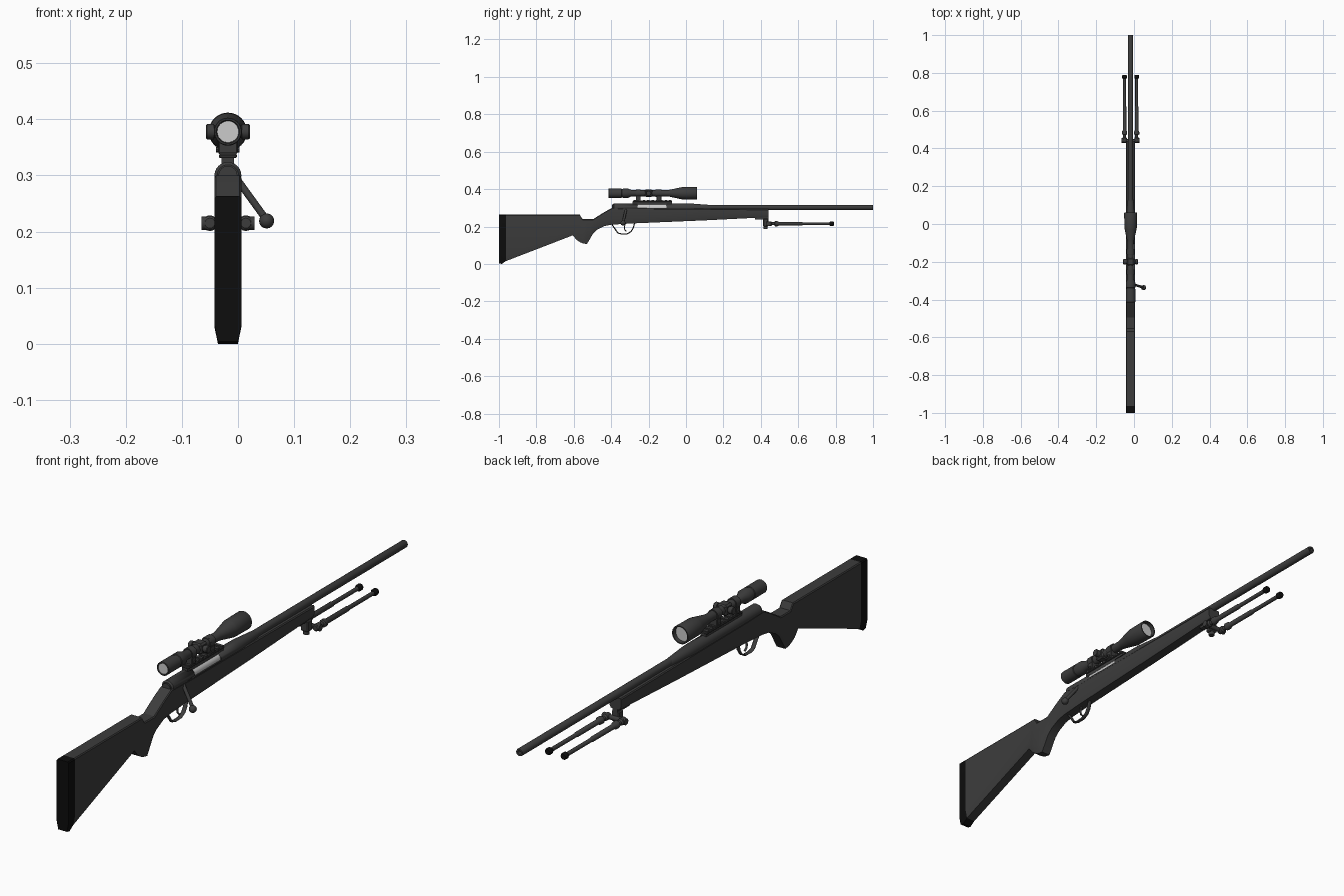
import bpy, bmesh, math
from mathutils import Vector

if "Cube" in bpy.data.objects:
    bpy.data.objects.remove(bpy.data.objects["Cube"])

XC = -0.018          # centre line of the rifle
SZ = 0.378           # scope axis height
BZ = 0.302           # barrel axis height


def material(name, v):
    m = bpy.data.materials.new(name)
    m.diffuse_color = (v, v, v, 1)
    m.use_nodes = True
    m.node_tree.nodes["Principled BSDF"].inputs["Base Color"].default_value = m.diffuse_color
    return m


GREY = material("dark grey", 0.046)
BLACK = material("rubber black", 0.004)
LIGHT = material("light steel", 0.6)


def finish(name, bm, mat, angle=35):
    bmesh.ops.remove_doubles(bm, verts=bm.verts, dist=1e-6)
    bmesh.ops.recalc_face_normals(bm, faces=bm.faces)
    me = bpy.data.meshes.new(name)
    bm.to_mesh(me)
    bm.free()
    me.materials.append(mat)
    me.shade_smooth()
    me.set_sharp_from_angle(angle=math.radians(angle))
    ob = bpy.data.objects.new(name, me)
    bpy.context.collection.objects.link(ob)
    return ob


def lathe(name, pts, mat=GREY, origin=(XC, 0, 0), axis=(0, 1, 0), seg=24):
    """Revolve (distance, radius) points about an axis, with closed ends."""
    bm = bmesh.new()
    q = Vector((0, 0, 1)).rotation_difference(Vector(axis).normalized())
    rings = []
    for d, r in pts:
        rings.append([bm.verts.new(Vector(origin) + q @ Vector((
            r * math.cos(2 * math.pi * i / seg), r * math.sin(2 * math.pi * i / seg), d)))
            for i in range(seg)])
    for a, b in zip(rings, rings[1:]):
        for i in range(seg):
            j = (i + 1) % seg
            bm.faces.new((a[i], a[j], b[j], b[i]))
    bm.faces.new(rings[0])
    bm.faces.new(rings[-1])
    return finish(name, bm, mat)


def rod(name, a, b, r, mat=GREY, seg=16):
    d = Vector(b) - Vector(a)
    return lathe(name, [(0, r), (d.length, r)], mat, a, d, seg)


def box(name, lo, hi, mat=GREY, bevel=0.0):
    bm = bmesh.new()
    bmesh.ops.create_cube(bm, size=1)
    for v in bm.verts:
        v.co = Vector([(l + h) / 2 + c * (h - l) for l, h, c in zip(lo, hi, v.co)])
    if bevel:
        bmesh.ops.bevel(bm, geom=bm.edges[:], offset=bevel, segments=1, affect='EDGES')
    return finish(name, bm, mat)


def loft(name, stations, mat):
    """Stock sections (y, top, bottom, half width) with chamfered undersides."""
    bm = bmesh.new()
    rings = []
    for y, t, b, w in stations:
        c = min(0.03, (t - b) * 0.3)
        prof = [(-w + .003, t), (-w, t - .004), (-w, b + c), (-w * .74, b),
                (w * .74, b), (w, b + c), (w, t - .004), (w - .003, t)]
        rings.append([bm.verts.new((XC + x, y, z)) for x, z in prof])
    for a, b in zip(rings, rings[1:]):
        for i in range(8):
            j = (i + 1) % 8
            bm.faces.new((a[i], a[j], b[j], b[i]))
    bm.faces.new(rings[0])
    bm.faces.new(rings[-1])
    return finish(name, bm, mat, 25)


# Stock and butt pad
W = 0.024
loft("stock", [(-.963, .263, .015, W), (-.605, .263, .153, W), (-.585, .263, .128, W),
               (-.568, .263, .117, W), (-.553, .24, .11, W), (-.53, .24, .106, W),
               (-.495, .24, .165, W), (-.475, .253, .183, W), (-.435, .278, .203, W),
               (-.395, .3, .21, W), (-.30, .297, .216, W), (.10, .295, .233, W),
               (.44, .293, .25, W)], GREY)
loft("butt_pad", [(-1, .263, .004, W), (-.985, .263, 0, W), (-.963, .263, .015, W)], BLACK)

# Receiver with an ejection opening and the steel bolt inside
receiver = lathe("receiver", [(-.39, .019), (-.385, .024), (.0, .024), (.02, .0235),
                              (.12, .016), (.13, .014)], origin=(XC, 0, .3))
cutter = box("ejection_cutter", (XC + .003, -.26, .298), (XC + .06, -.105, .34))
cutter.hide_render = True
cutter.hide_viewport = True
cutter.display_type = 'WIRE'
cut = receiver.modifiers.new("ejection_opening", 'BOOLEAN')
cut.object = cutter
cut.solver = 'EXACT'
rod("bolt_body", (XC, -.262, .302), (XC, -.103, .302), .0195, LIGHT, 24)
rod("bolt_shroud", (XC, -.395, .3), (XC, -.38, .3), .017)

# Barrel with a hollow muzzle
lathe("barrel", [(.05, .014), (.997, .014), (1, .013), (1, .007), (.96, .007)],
      origin=(XC, 0, BZ))

# Bolt handle and round knob
rod("bolt_handle", (XC + .015, -.32, .295), (.047, -.335, .226), .0065)
lathe("bolt_knob", [(-.0135 * math.cos(math.pi * i / 8),
                     max(.0005, .0135 * math.sin(math.pi * i / 8))) for i in range(9)],
      origin=(.051, -.337, .219), seg=16)

# Trigger guard and trigger, swept along curves
def strap(name, pts, r, sx):
    cu = bpy.data.curves.new(name, 'CURVE')
    cu.dimensions = '3D'
    sp = cu.splines.new('POLY')
    sp.points.add(len(pts) - 1)
    for p, (y, z) in zip(sp.points, pts):
        p.co = (0, y, z, 1)
    cu.bevel_depth = r
    cu.bevel_resolution = 1
    cu.use_fill_caps = True
    cu.materials.append(GREY)
    ob = bpy.data.objects.new(name, cu)
    ob.location.x = XC
    ob.scale.x = sx
    bpy.context.collection.objects.link(ob)


strap("trigger_guard", [(-.395, .21), (-.378, .185), (-.365, .166), (-.345, .16),
                        (-.315, .161), (-.295, .172), (-.283, .19), (-.275, .217)], .0035, 2.4)
strap("trigger", [(-.325, .216), (-.33, .195), (-.327, .183), (-.318, .174)], .003, 1.5)

# Scope rail and rings
box("scope_rail_base", (XC - .011, -.285, .318), (XC + .011, -.075, .332))
box("scope_rail", (XC - .016, -.285, .331), (XC + .016, -.075, .338), bevel=.002)
for i in range(9):
    y = -.278 + i * .0235
    box("rail_tooth", (XC - .015, y, .337), (XC + .015, y + .012, .342))
for y in (-.255, -.145):
    box("ring_foot", (XC - .017, y - .013, .338), (XC + .017, y + .013, .366), bevel=.002)
    rod("scope_ring", (XC, y - .013, SZ), (XC, y + .013, SZ), .0205, seg=24)
    rod("ring_screw", (XC - .021, y, .346), (XC + .021, y, .346), .005, seg=8)

# Scope body, lenses and turrets
lathe("scope_body", [(-.404, .019), (-.413, .0195), (-.415, .021), (-.415, .0235),
                     (-.413, .025), (-.345, .025), (-.343, .023), (-.338, .023), (-.336, .025),
                     (-.31, .025), (-.29, .0165), (-.10, .0165), (-.085, .019),
                     (-.03, .031), (-.02, .033), (.058, .034), (.06, .033), (.06, .029),
                     (.04, .028)], origin=(XC, 0, SZ), seg=32)
rod("rear_lens", (XC, -.4125, SZ), (XC, -.403, SZ), .0192, LIGHT, 32)
rod("front_lens", (XC, .039, SZ), (XC, .045, SZ), .0285, LIGHT, 32)
box("turret_block", (XC - .02, -.22, SZ - .02), (XC + .02, -.18, SZ + .02), bevel=.006)
lathe("top_turret", [(0, .014), (.037, .014), (.038, .019), (.04, .02), (.05, .02), (.052, .018)],
      origin=(XC, -.2, SZ))
for s in (-1, 1):
    lathe("side_turret", [(0, .011), (.024, .011), (.025, .0135), (.037, .0135), (.039, .012)],
          origin=(XC, -.2, SZ), axis=(s, 0, 0))

# Bipod: mount, pivots and two folded legs with rubber feet
box("bipod_rail", (XC - .01, .37, .238), (XC + .01, .44, .252))
box("bipod_mount", (XC - .016, .412, .2), (XC + .016, .44, .242), bevel=.004)
rod("bipod_lock", (XC, .426, .188), (XC, .426, .202), .011)
rod("bipod_axle", (XC - .044, .44, .215), (XC + .044, .44, .215), .009)
for s in (-1, 1):
    lathe("bipod_leg", [(.43, .009), (.433, .0125), (.455, .0125), (.46, .008), (.472, .008),
                        (.475, .014), (.488, .014), (.496, .0095), (.62, .0095), (.625, .0075),
                        (.775, .0075)], origin=(XC + s * .032, 0, .215), seg=16)
    lathe("bipod_foot", [(.768, .009), (.774, .0125), (.786, .0125), (.79, .01)], BLACK,
          origin=(XC + s * .032, 0, .215), seg=16)
    rod("leg_knob", (XC + s * .036, .442, .215), (XC + s * .047, .442, .215), .012)
